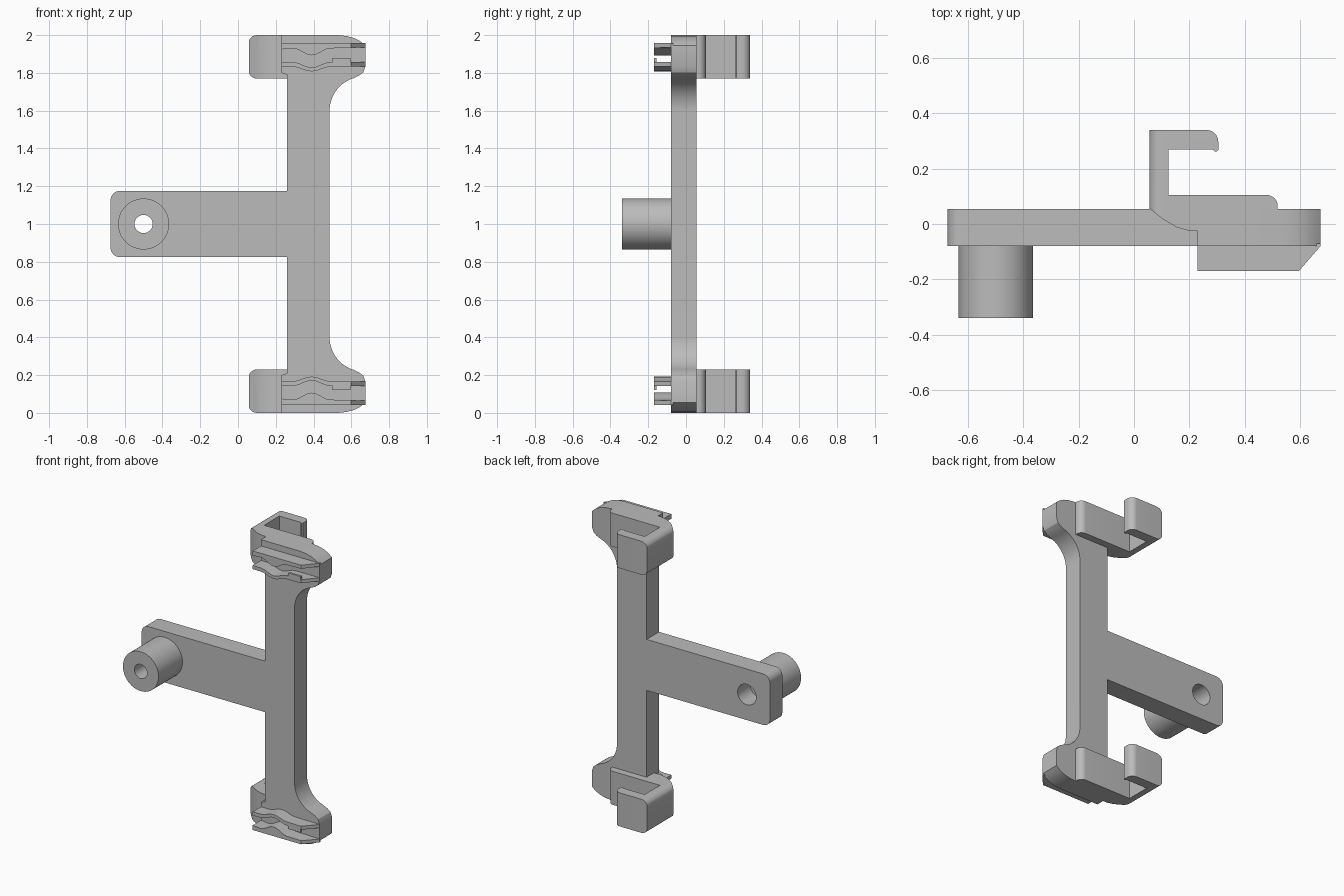
import bpy, bmesh, math

cube = bpy.data.objects.get("Cube")
if cube:
    bpy.data.objects.remove(cube, do_unlink=True)

grey = bpy.data.materials.new("plain_grey")
grey.use_nodes = True
colour = (0.5, 0.5, 0.5, 1)
grey.diffuse_color = colour
grey.node_tree.nodes["Principled BSDF"].inputs["Base Color"].default_value = colour


def arc(cx, cy, r, start, end, steps=10):
    angles = [math.radians(start + (end - start) * i / steps) for i in range(steps + 1)]
    return [(cx + r * math.cos(a), cy + r * math.sin(a)) for a in angles]


def prism(name, outline, low, high, along):
    """Extrude an outline: along 'y' it holds (x, z), along 'z' it holds (x, y)."""
    bm = bmesh.new()

    def place(p, depth):
        return (p[0], depth, p[1]) if along == 'y' else (p[0], p[1], depth)

    a = [bm.verts.new(place(p, low)) for p in outline]
    b = [bm.verts.new(place(p, high)) for p in outline]
    bm.faces.new(a)
    bm.faces.new(b[::-1])
    for i in range(len(a)):
        j = (i + 1) % len(a)
        bm.faces.new((a[i], b[i], b[j], a[j]))
    bmesh.ops.recalc_face_normals(bm, faces=bm.faces)
    mesh = bpy.data.meshes.new(name)
    bm.to_mesh(mesh)
    bm.free()
    mesh.materials.append(grey)
    obj = bpy.data.objects.new(name, mesh)
    bpy.context.collection.objects.link(obj)
    return obj


def combine(obj, tool, operation):
    """Apply a boolean and discard the tool."""
    tool.hide_render = True
    mod = obj.modifiers.new("shape", 'BOOLEAN')
    mod.operation = operation
    mod.object = tool
    mod.solver = 'EXACT'
    bpy.context.view_layer.objects.active = obj
    bpy.ops.object.modifier_apply(modifier=mod.name)
    bpy.data.objects.remove(tool, do_unlink=True)
    return obj


def circle(r):
    return arc(-0.5, 1, r, 0, 360, 48)[:-1]


# Body: one flat plate with side arm, upright and flared ends
upper = arc(0.665, 1.6, 0.18, 180, 108, 14)
upper += [(0.64, 1.785), (0.663, 1.803), (0.675, 1.835), (0.675, 1.945),
          (0.65, 1.966), (0.615, 1.984), (0.575, 1.995), (0.53, 2),
          (0.23, 2), (0.23, 1.8), (0.26, 1.79), (0.26, 1.175)]
upper += arc(-0.625, 1.125, 0.05, 90, 180, 8)
body = prism("body_plate", upper + [(x, 2 - z) for x, z in reversed(upper)],
             -0.08, 0.055, 'y')
combine(body, prism("back_bore", circle(0.07), -0.2, 0.2, 'y'), 'DIFFERENCE')

# Boss on the arm
boss = prism("arm_boss", circle(0.135), -0.34, -0.08, 'y')
combine(boss, prism("front_bore", circle(0.048), -0.5, 0.2, 'y'), 'DIFFERENCE')

# Plan outlines shared by both ends
hook_plan = [(0.057, 0.34)] + arc(0.263, 0.298, 0.042, 90, 0, 8)
hook_plan += [(0.305, 0.268), (0.3, 0.262), (0.292, 0.262), (0.286, 0.27),
              (0.125, 0.27), (0.125, 0.105)]
hook_plan += arc(0.48, 0.065, 0.04, 90, 0, 8)
hook_plan += [(0.52, 0), (0.3, 0), (0.3, -0.025), (0.2, -0.025), (0.155, -0.012),
              (0.105, 0.017), (0.057, 0.055)]
rail_plan = [(0.23, -0.17), (0.597, -0.17), (0.675, -0.08), (0.675, -0.07), (0.23, -0.07)]

# Side outlines for the upper end; the lower end is their reflection
hook_side = arc(0.1, 1.955, 0.045, 90, 180, 6) + arc(0.1, 1.815, 0.045, 180, 270, 6)
hook_side += [(0.6, 1.77), (0.6, 2)]


def dip(base, depth):
    """Wavy edge that sags in the middle and then runs straight."""
    xs = [0.29 + 0.02 * i for i in range(11)]
    return [(x, base - depth * math.sin(math.pi * (x - 0.29) / 0.2) ** 2) for x in xs]


outer_rail = [(0.2, 1.957), (0.2, 1.922)] + dip(1.93, 0.037) + [(0.75, 1.936), (0.75, 1.957)]
inner_rail = [(0.2, 1.858), (0.2, 1.832)] + dip(1.832, 0.024) + [(0.75, 1.835), (0.75, 1.858)]
inner_rail += [(x, z) for x, z in reversed(dip(1.857, 0.028))]
lip = [(0.5, 1.85), (0.595, 1.85), (0.595, 1.878), (0.5, 1.878)]

for end in ("upper", "lower"):
    def side(points):
        return points if end == "upper" else [(x, 2 - z) for x, z in points]

    for part, plan, outline in (("hook", hook_plan, hook_side),
                                ("outer_rail", rail_plan, outer_rail),
                                ("inner_rail", rail_plan, inner_rail)):
        obj = prism(end + "_" + part, side(outline), -0.5, 0.5, 'y')
        combine(obj, prism("plan_cutter", plan, -0.5, 2.5, 'z'), 'INTERSECT')
    prism(end + "_rail_lip", side(lip), -0.17, -0.155, 'y')

# Smooth the curves, keep the edges crisp
bpy.ops.object.select_all(action='DESELECT')
for obj in bpy.context.collection.objects:
    if obj.type == 'MESH' and grey.name in obj.data.materials:
        obj.select_set(True)
bpy.context.view_layer.objects.active = body
bpy.ops.object.shade_smooth_by_angle(angle=math.radians(30))
